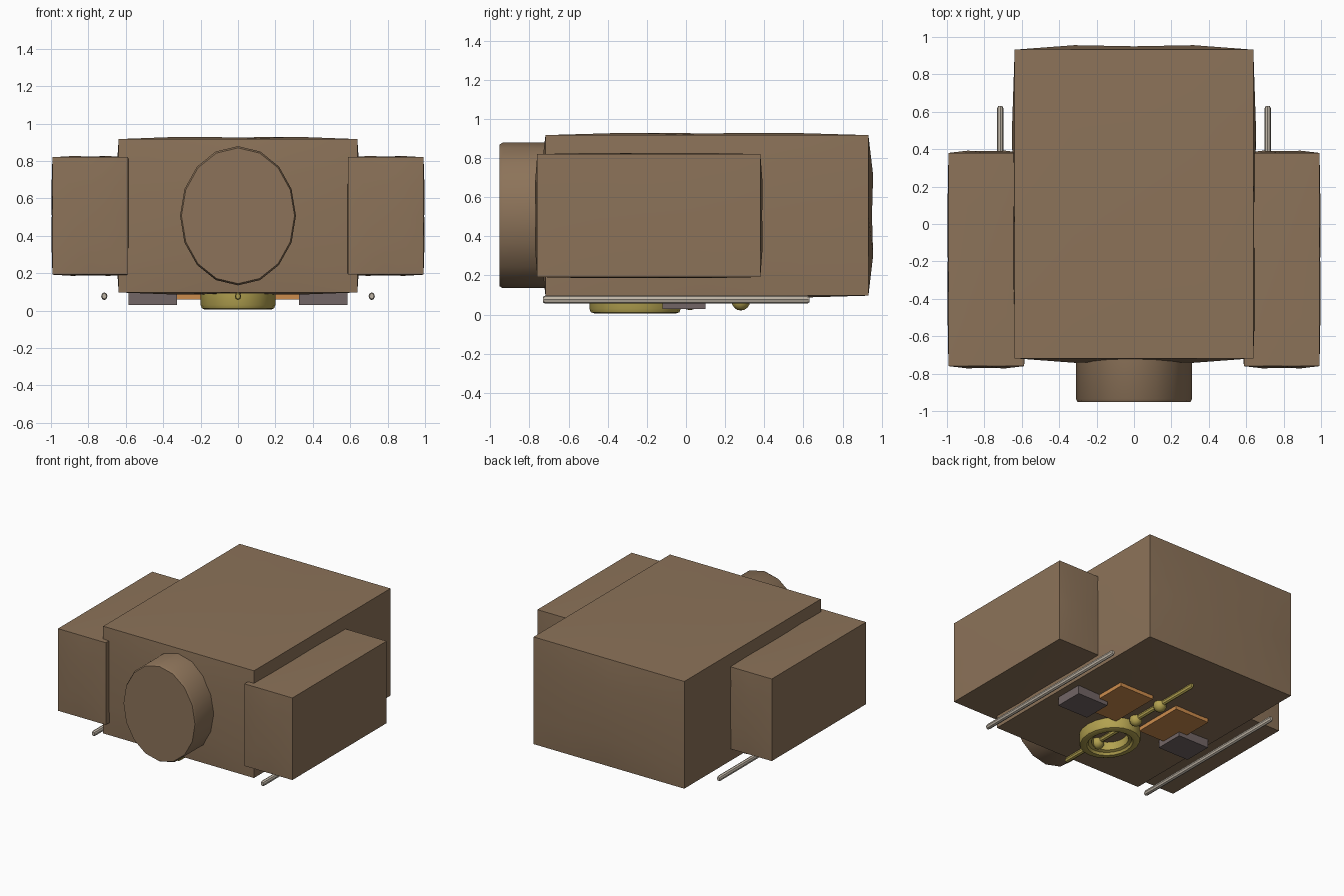
import bpy, bmesh, math
from mathutils import Matrix, Vector

if "Cube" in bpy.data.objects:
    bpy.data.objects.remove(bpy.data.objects["Cube"])


def mat(name, rgb):
    m = bpy.data.materials.new(name)
    m.diffuse_color = (*rgb, 1)
    m.use_nodes = True
    m.node_tree.nodes["Principled BSDF"].inputs["Base Color"].default_value = m.diffuse_color
    return m


BROWN = mat("brown", (0.263, 0.171, 0.100))
GREY = mat("warm grey", (0.17, 0.133, 0.133))
ORANGE = mat("orange", (0.604, 0.263, 0.073))
GOLD = mat("gold", (0.45, 0.36, 0.08))
SILVER = mat("silver", (0.52, 0.46, 0.38))


def finish(name, bm, material, smooth=30):
    bmesh.ops.recalc_face_normals(bm, faces=bm.faces)
    me = bpy.data.meshes.new(name)
    bm.to_mesh(me)
    bm.free()
    me.materials.append(material)
    ob = bpy.data.objects.new(name, me)
    bpy.context.collection.objects.link(ob)
    if smooth:
        bpy.ops.object.select_all(action='DESELECT')
        ob.select_set(True)
        bpy.context.view_layer.objects.active = ob
        bpy.ops.object.shade_smooth_by_angle(angle=math.radians(smooth))
    return ob


def box(name, lo, hi, material, bulge=None):
    """Box between two corners; bulge swells each face but keeps the edges."""
    lo, hi = Vector(lo), Vector(hi)
    bm = bmesh.new()
    bmesh.ops.create_cube(bm, size=2)
    if bulge:
        bmesh.ops.subdivide_edges(bm, edges=bm.edges[:], cuts=3, use_grid_fill=True)
    half, mid = (hi - lo) / 2, (hi + lo) / 2
    for v in bm.verts:
        c = v.co.copy()
        p = Vector([mid[i] + half[i] * c[i] for i in range(3)])
        outer = [i for i in range(3) if abs(c[i]) > 0.99]
        if bulge and len(outer) == 1:
            i = outer[0]
            dip = sum(abs(c[j]) < 0.1 for j in range(3) if j != i)
            p[i] += math.copysign(bulge[i] * (1 - 0.25 * dip), c[i])
        v.co = p
    return finish(name, bm, material, 30 if bulge else 0)


def lathe(name, profile, sides, centre, rot, scale, material, closed=False):
    """Spin (radius, height) points round an axis, then turn, scale and place."""
    bm = bmesh.new()
    rings = []
    for r, h in profile:
        rings.append([bm.verts.new((r * math.cos(2 * math.pi * k / sides),
                                    r * math.sin(2 * math.pi * k / sides), h))
                      for k in range(sides)])
    pairs = list(zip(rings, rings[1:]))
    if closed:
        pairs.append((rings[-1], rings[0]))
    else:
        bm.faces.new(rings[0])
        bm.faces.new(rings[-1])
    for a, b in pairs:
        for k in range(sides):
            n = (k + 1) % sides
            bm.faces.new((a[k], a[n], b[n], b[k]))
    bm.transform(Matrix.Translation(centre) @ Matrix.Diagonal((*scale, 1))
                 @ Matrix.Rotation(rot, 4, 'X'))
    return finish(name, bm, material)


def rod(name, x, material):
    r, a, b = 0.021, -0.73, 0.63
    prof = [(0.7 * r, a), (r, a + 0.012), (r, b - 0.012), (0.7 * r, b)]
    lathe(name, prof, 8, (x, 0, 0.077), -math.pi / 2, (0.8, 1, 1), material)


# Main body and front drum
box("body", (-0.638, -0.718, 0.097), (0.638, 0.932, 0.917), BROWN, (0.014, 0.024, 0.012))
lathe("front_drum", [(1, 0.65), (1, 0.935), (0.975, 0.952)], 16, (0, 0, 0.507),
      math.pi / 2, (0.31, 1, 0.372), BROWN)

# Side parts, mirrored left and right
for s, side in ((-1, "left"), (1, "right")):
    def span(a, b):
        return min(s * a, s * b), max(s * a, s * b)
    x0, x1 = span(0.587, 0.992)
    box("side_block_" + side, (x0, -0.76, 0.192), (x1, 0.38, 0.82), BROWN,
        (0.005, 0.012, 0.006))
    x0, x1 = span(0.325, 0.585)
    box("foot_plate_" + side, (x0, -0.12, 0.03), (x1, 0.10, 0.11), GREY)
    x0, x1 = span(0.105, 0.395)
    box("under_plate_" + side, (x0, -0.07, 0.06), (x1, 0.33, 0.11), ORANGE)
    rod("side_rod_" + side, s * 0.715, SILVER)

# Central rod with beads and ring under the body
rod("centre_rod", 0, GOLD)
for i, (y, r) in enumerate(((-0.39, 0.045), (0.02, 0.045), (0.28, 0.047))):
    bm = bmesh.new()
    bmesh.ops.create_uvsphere(bm, u_segments=12, v_segments=8, radius=r)
    bm.transform(Matrix.Translation((0, y, 0.068)))
    finish(f"bead_{i + 1}", bm, GOLD, 40)
lathe("ring", [(0.2, 0.10), (0.2, 0.03), (0.193, 0.012), (0.175, 0.005), (0.15, 0.005),
               (0.14, 0.022), (0.12, 0.03), (0.115, 0.10)], 20, (0, -0.26, 0), 0,
      (1, 1.17, 1), GOLD, closed=True)
